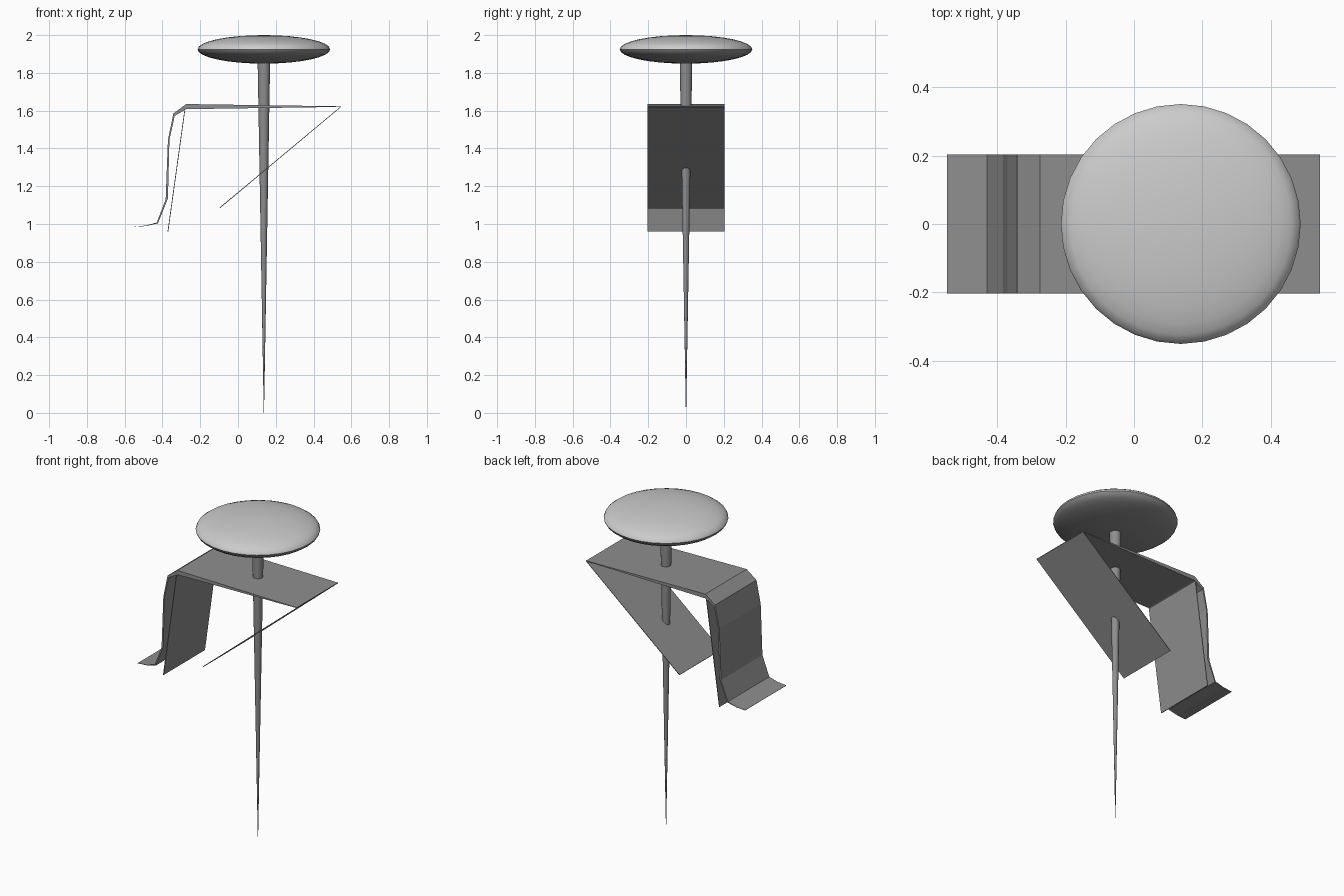
import bpy
import bmesh
import math

if "Cube" in bpy.data.objects:
    bpy.data.objects.remove(bpy.data.objects["Cube"])

HALF_WIDTH = 0.203
PIN_X = 0.137
EQUATOR = 1.925

dark = bpy.data.materials.new("dark_grey")
dark.diffuse_color = (0.27, 0.27, 0.27, 1)
dark.use_nodes = True
dark.node_tree.nodes["Principled BSDF"].inputs["Base Color"].default_value = dark.diffuse_color


def strip(name, profile):
    """Sweep a closed x/z profile (outer path, then inner path back) across y."""
    n = len(profile)
    verts = [(x, y, z) for y in (-HALF_WIDTH, HALF_WIDTH) for x, z in profile]
    faces = [(i, n + i, n + (i + 1) % n, (i + 1) % n) for i in range(n)]
    # side caps, one quad per matching outer/inner segment
    for i in range(n // 2 - 1):
        a, b, c, d = i, i + 1, n - 2 - i, n - 1 - i
        faces += [(a, b, c, d), (n + d, n + c, n + b, n + a)]
    mesh = bpy.data.meshes.new(name)
    mesh.from_pydata(verts, [], faces)
    bm = bmesh.new()
    bm.from_mesh(mesh)
    bmesh.ops.recalc_face_normals(bm, faces=bm.faces)
    bm.to_mesh(mesh)
    bm.free()
    mesh.materials.append(dark)
    obj = bpy.data.objects.new(name, mesh)
    bpy.context.collection.objects.link(obj)


def half_head(name, height, side):
    """Upper (side=1) or lower (side=-1) half of a flattened ball."""
    bpy.ops.mesh.primitive_uv_sphere_add(segments=32, ring_count=16, radius=1,
                                         location=(PIN_X, 0, EQUATOR))
    obj = bpy.context.object
    obj.name = name
    bm = bmesh.new()
    bm.from_mesh(obj.data)
    bmesh.ops.delete(bm, geom=[v for v in bm.verts if v.co.z * side < -0.01],
                     context='VERTS')
    bm.to_mesh(obj.data)
    bm.free()
    obj.scale = (0.351, 0.351, height)
    bpy.ops.object.transform_apply(location=False, rotation=False, scale=True)
    bpy.ops.object.shade_smooth_by_angle(angle=math.radians(60))
    return obj


# Pin head: light top, dark underside
half_head("pin_head_top", 0.075, 1)
half_head("pin_head_underside", 0.076, -1).data.materials.append(dark)

# Pin shaft: long taper to a point on the ground
bpy.ops.mesh.primitive_cone_add(vertices=24, radius1=0.0335, radius2=0.0008, depth=1.88,
                                location=(PIN_X, 0, 0.94), rotation=(math.pi, 0, 0))
shaft = bpy.context.object
shaft.name = "pin_shaft"
shaft.data.materials.append(dark)
bpy.ops.object.shade_smooth_by_angle(angle=math.radians(40))

# Folded band: thin solid running over the top and down the left side
outer = [(0.545, 1.623), (-0.275, 1.635), (-0.342, 1.585), (-0.371, 1.445),
         (-0.383, 1.13), (-0.43, 1.008), (-0.487, 0.992), (-0.548, 0.986)]
inner = [(-0.548, 0.985), (-0.487, 0.989), (-0.424, 1.003), (-0.371, 1.135),
         (-0.363, 1.445), (-0.335, 1.572), (-0.275, 1.608), (0.545, 1.62)]
strip("folded_band", outer + inner)

# Inner flap hanging behind the band, and the folded-back lower flap
strip("inner_flap", [(-0.283, 1.608), (-0.373, 0.96), (-0.369, 0.96), (-0.279, 1.608)])
strip("lower_flap", [(0.545, 1.623), (-0.098, 1.087), (-0.096, 1.083), (0.545, 1.619)])
